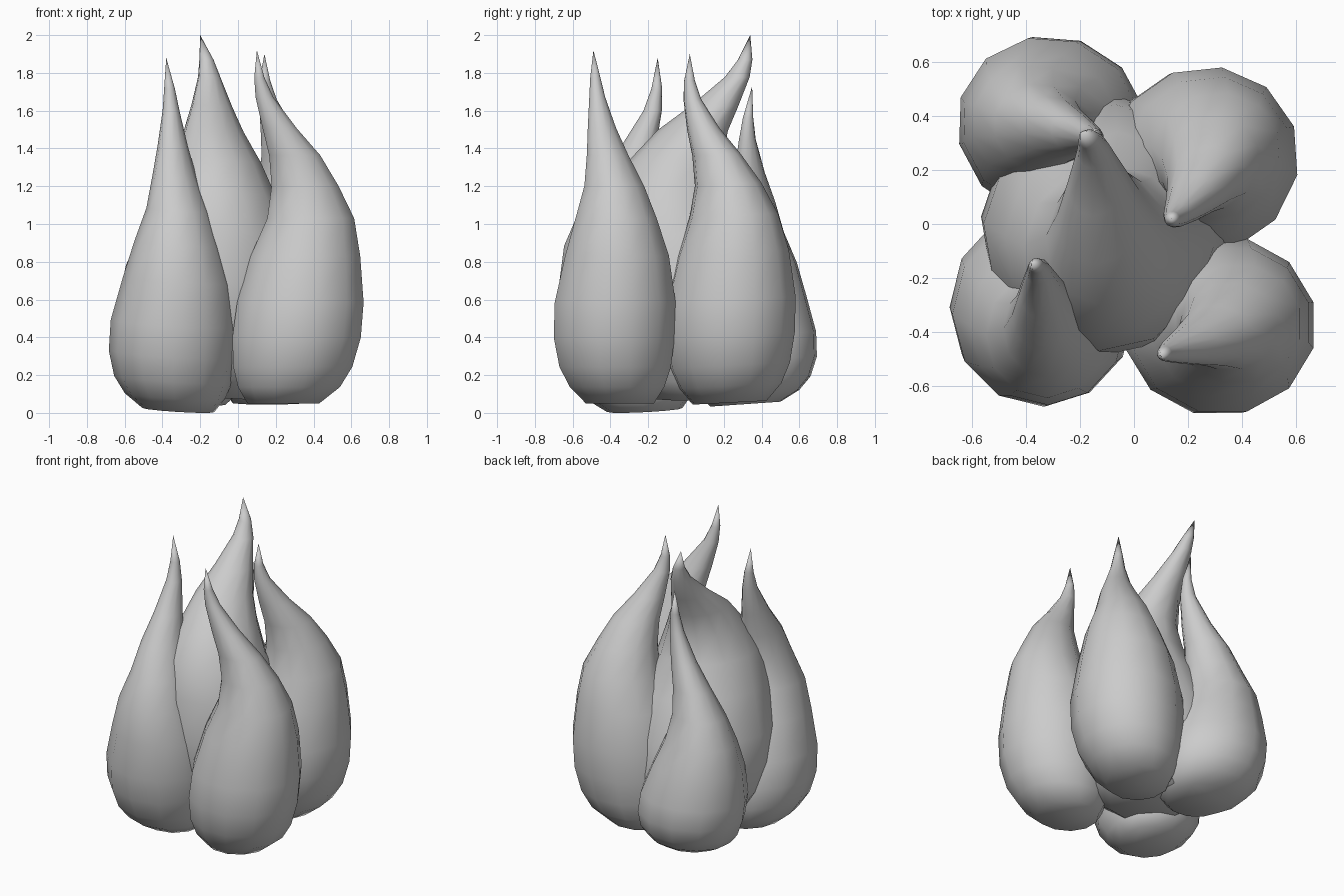
import bpy
import bmesh
import math
from mathutils import Matrix, Vector

cube = bpy.data.objects.get("Cube")
if cube:
    bpy.data.objects.remove(cube, do_unlink=True)

grey = bpy.data.materials.new("plain grey")
grey.use_nodes = True
color = (0.6, 0.6, 0.6, 1)
grey.diffuse_color = color
grey.node_tree.nodes["Principled BSDF"].inputs["Base Color"].default_value = color

SIDES = 12
BODY_Z = 0.55      # height of the widest part above the base
TIP = Vector((-0.23, -0.115, 1.87))

# Cross-sections from base to neck: height, centre x, centre y, half width x, half width y
SECTIONS = [
    (0.00, -0.09, 0.025, 0.19, 0.18),
    (0.09, -0.06, 0.01, 0.27, 0.25),
    (0.20, -0.04, 0.00, 0.315, 0.295),
    (0.36, -0.02, -0.005, 0.34, 0.32),
    (0.55, 0.00, 0.00, 0.335, 0.32),
    (0.80, 0.027, 0.01, 0.29, 0.275),
    (1.00, 0.055, 0.005, 0.23, 0.215),
    (1.17, 0.025, -0.005, 0.177, 0.158),
    (1.33, -0.03, -0.04, 0.135, 0.11),
    (1.47, -0.11, -0.07, 0.09, 0.075),
    (1.63, -0.19, -0.095, 0.047, 0.042),
    (1.73, -0.217, -0.105, 0.027, 0.027),
]


def flame(name, body, base_z, tip, turn, width=1.0, tilt=(0, 0), lift=0.0):
    """Turn, size and tilt the teardrop, then bend its neck so that it ends at the tip."""
    height = (tip[2] - base_z) / TIP.z
    place = (Matrix.Translation((body[0], body[1], base_z + BODY_Z * height))
             @ Matrix.Rotation(math.radians(tilt[0]), 4, "X")
             @ Matrix.Rotation(math.radians(tilt[1]), 4, "Y")
             @ Matrix.Rotation(math.radians(turn), 4, "Z")
             @ Matrix.Diagonal((width, width, height, 1))
             @ Matrix.Translation((0, 0, -BODY_Z)))
    bend = Vector(tip) - place @ TIP

    def put(x, y, z):
        above = max(0, (z - BODY_Z) / (TIP.z - BODY_Z))
        raised = z + lift * math.sin(math.pi * z / TIP.z)
        return place @ Vector((x, y, raised)) + bend * above ** 3

    bm = bmesh.new()
    rings = []
    half = math.pi / SIDES
    for z, cx, cy, rx, ry in SECTIONS:
        angles = [half * (2 * i + 1) for i in range(SIDES)]
        rings.append([bm.verts.new(put(cx + rx * math.cos(a) / math.cos(half),
                                       cy + ry * math.sin(a) / math.cos(half), z))
                      for a in angles])
    for low, high in zip(rings, rings[1:]):
        for i in range(SIDES):
            j = (i + 1) % SIDES
            bm.faces.new((low[i], low[j], high[j], high[i]))
    # Pointed tip and flat base
    point = bm.verts.new(put(*TIP))
    for i in range(SIDES):
        bm.faces.new((rings[-1][i], rings[-1][(i + 1) % SIDES], point))
    bm.faces.new(list(reversed(rings[0])))
    for face in bm.faces:
        face.smooth = True
    mesh = bpy.data.meshes.new(name)
    bm.to_mesh(mesh)
    bm.free()
    mesh.materials.append(grey)
    obj = bpy.data.objects.new(name, mesh)
    bpy.context.collection.objects.link(obj)


# Four outer flames around a wider central one
flame("front_left_flame", (0.33, -0.375), 0.05, (0.10, -0.49, 1.92), 0, lift=-0.02)
flame("front_right_flame", (-0.33, -0.33), 0.012, (-0.38, -0.15, 1.88), -104,
      width=1.02, tilt=(3, 3.5), lift=-0.11)
flame("back_left_flame", (0.257, 0.235), 0.055, (0.14, 0.02, 1.90), 35,
      width=1.04, tilt=(3, 0))
flame("back_right_flame", (-0.315, 0.35), 0.05, (-0.16, 0.35, 1.73), 147,
      tilt=(4, 0), lift=-0.19)
flame("central_flame", (-0.11, -0.025), 0.08, (-0.20, 0.34, 2.0), -109,
      width=1.36, tilt=(0, 3), lift=0.06)
